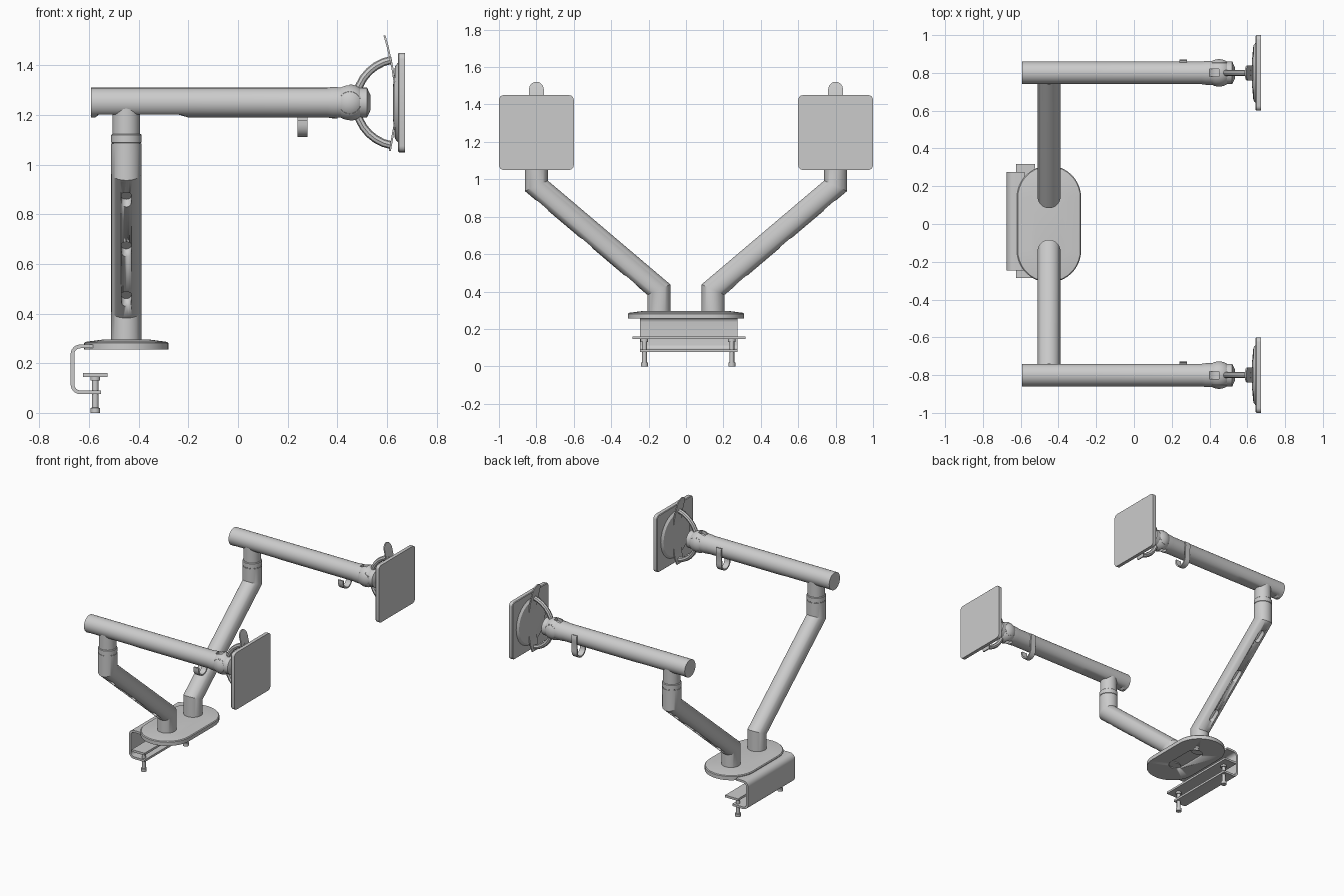
import bpy, bmesh
from math import sin, cos, pi, radians
from mathutils import Vector, Matrix

if "Cube" in bpy.data.objects:
    bpy.data.objects.remove(bpy.data.objects["Cube"])


def loft(name, rings, smooth=True):
    """Skin a list of equal-length vertex rings and cap both ends."""
    bm = bmesh.new()
    vs = [[bm.verts.new(p) for p in r] for r in rings]
    n = len(vs[0])
    for a, b in zip(vs, vs[1:]):
        for i in range(n):
            j = (i + 1) % n
            bm.faces.new((a[i], a[j], b[j], b[i]))
    bm.faces.new(vs[0])
    bm.faces.new(vs[-1])
    bmesh.ops.recalc_face_normals(bm, faces=bm.faces)
    me = bpy.data.meshes.new(name)
    bm.to_mesh(me)
    bm.free()
    ob = bpy.data.objects.new(name, me)
    bpy.context.collection.objects.link(ob)
    if smooth:
        bpy.ops.object.select_all(action='DESELECT')
        bpy.context.view_layer.objects.active = ob
        ob.select_set(True)
        bpy.ops.object.shade_smooth_by_angle(angle=radians(30))
    return ob


def ring(c, u, v, r, n=32):
    c, u, v = Vector(c), Vector(u), Vector(v)
    return [c + r * (cos(2 * pi * i / n) * u + sin(2 * pi * i / n) * v) for i in range(n)]


X, Y, Z = Vector((1, 0, 0)), Vector((0, 1, 0)), Vector((0, 0, 1))


def lathe(name, c, axis, prof, n=32):
    """Round part along X, Y or Z; prof = (offset, radius) pairs."""
    u, v = {0: (Y, Z), 1: (Z, X), 2: (X, Y)}[axis]
    ax = (X, Y, Z)[axis]
    return loft(name, [ring(Vector(c) + ax * d, u, v, r, n) for d, r in prof])


def capsule(c, u, v, half, r, n=24):
    """Stadium outline, long direction v."""
    pts = []
    for s in (1, -1):
        for i in range(n // 2 + 1):
            a = pi * i / (n // 2)
            pts.append(Vector(c) + s * (u * cos(a) * r + v * (half + sin(a) * r)))
    return pts


def box(name, lo, hi):
    return loft(name, [[(lo[0], lo[1], z), (hi[0], lo[1], z), (hi[0], hi[1], z), (lo[0], hi[1], z)]
                       for z in (lo[2], hi[2])], False)


def ribbon(name, path, t, u, v, w, w0, w1, origin=(0, 0, 0)):
    """Thin strip following a 2D path in the u,v plane, extruded along w."""
    P = [Vector(p) for p in path]
    left, right = [], []
    for i, p in enumerate(P):
        d1 = (P[i] - P[i - 1]).normalized() if i else (P[1] - P[0]).normalized()
        d2 = (P[i + 1] - P[i]).normalized() if i < len(P) - 1 else d1
        m = (d1 + d2).normalized()
        nrm = Vector((-m.y, m.x)) * (t / 2) / max(m.dot(d1), 0.5)
        left.append(p + nrm)
        right.append(p - nrm)
    out = left + right[::-1]
    o = Vector(origin)
    return loft(name, [[o + u * p.x + v * p.y + w * k for p in out] for k in (w0, w1)])


def cut(ob, cutter):
    cutter.hide_render = True
    cutter.hide_set(True)
    m = ob.modifiers.new("cut", 'BOOLEAN')
    m.operation, m.solver, m.object = 'DIFFERENCE', 'EXACT', cutter


def arc(cx, cy, r, a0, a1, n=6):
    return [(cx + r * cos(radians(a0 + (a1 - a0) * i / n)),
             cy + r * sin(radians(a0 + (a1 - a0) * i / n))) for i in range(n + 1)]


PX = -0.45  # x of the posts

# base plate with a recess underneath
base = loft("base_plate", [capsule((PX, 0, z), X, Y, 0.14, r, 40)
                           for z, r in ((0.255, 0.17), (0.281, 0.17), (0.286, 0.165), (0.296, 0.09))])
cut(base, loft("base_recess_cutter", [capsule((PX, 0, z), X, Y, 0.09, 0.055) for z in (0.24, 0.268)]))

# desk clamp
clamp = [(-0.58, 0.268)] + arc(-0.635, 0.236, 0.032, 90, 180) + arc(-0.635, 0.115, 0.032, 180, 270) + [(-0.552, 0.083)]
ribbon("clamp_bracket", clamp, 0.015, X, Z, Y, -0.245, 0.275)
box("clamp_pressure_plate", (-0.625, -0.285, 0.145), (-0.525, 0.317, 0.16))
for y in (-0.222, 0.245):
    lathe("clamp_screw", (-0.575, y, 0), 2, [(0, 0.019), (0.02, 0.019), (0.021, 0.013), (0.13, 0.013),
                                             (0.131, 0.02), (0.146, 0.02)], 16)

for s in (1, -1):
    side = "left" if s > 0 else "right"
    yc, zc = 0.8 * s, 1.25

    # bent lower arm, mitred at both bends
    d = Vector((0, 0.655 * s, 0.56)).normalized()
    n = d + Z

    def level(y, z, r=0.061, tilt=0.0):
        return ring((PX, y, z), X, Y + Z * (-n.y / n.z) * tilt, r)
    y0 = 0.145 * s
    arm = loft(side + "_lower_arm", [level(y0, 0.262), level(y0, 0.41, tilt=1),
                                     level(yc, 0.965, tilt=1), level(yc, 1.085)])
    # cable slots on its underside
    under = X.cross(d) * s
    if under.z > 0:
        under = -under
    for z in (0.905, 0.705, 0.505):
        c = Vector((PX, y0 + s * 0.655 * (z - 0.41) / 0.555, z))
        cut(arm, loft("slot_cutter", [capsule(c + under * k, X, d, 0.025, 0.02, 16) for k in (0.02, 0.08)]))

    # collar and neck
    lathe(side + "_collar", (PX, yc, 0), 2, [(1.08, 0.058), (1.088, 0.058), (1.09, 0.061), (1.12, 0.061), (1.124, 0.057)])
    lathe(side + "_neck", (PX, yc, 0), 2, [(1.12, 0.055), (1.25, 0.055)])

    # upper arm with a flattened underside at the back
    rings = []
    for x, floor, r in ((-0.592, 0, 0.06), (-0.575, 0, 0.06), (-0.56, 1.202, 0.06), (-0.24, 1.202, 0.06),
                        (-0.2, 0, 0.06), (0.36, 0, 0.06), (0.38, 0, 0.063), (0.42, 0, 0.064)):
        rings.append([Vector((p.x, p.y, max(p.z, floor))) for p in ring((x, yc, zc), Y, Z, r)])
    upper = loft(side + "_upper_arm", rings)

    # ball joint with a fork slot and pivot pin
    bpy.ops.mesh.primitive_uv_sphere_add(segments=32, ring_count=20, radius=0.073, location=(0.45, yc, zc))
    ball = bpy.context.object
    ball.name = side + "_ball_joint"
    bpy.ops.object.shade_smooth()
    slot = box("fork_slot_cutter", (0.4, yc - 0.02, 1.1), (0.45, yc + 0.02, 1.4))
    cut(ball, slot)
    cut(upper, slot)
    lathe(side + "_pivot_pin", (0.45, yc, zc), 1, [(-0.058, 0.045), (-0.054, 0.05), (0.054, 0.05), (0.058, 0.045)])
    lathe(side + "_tilt_cup", (0.5, yc, zc), 0, [(-0.025, 0.06), (0.02, 0.06), (0.034, 0.03)])

    # cable hook hanging under the upper arm
    hook = [(0.066 * cos(radians(a)), 0.066 * sin(radians(a))) for a in (25, 10, -5, -20)]
    hook += arc(0.015, -0.088, 0.046, 10, -180, 10) + [(-0.031, -0.07)]
    ribbon(side + "_cable_hook", hook, 0.01, Y, Z, X, 0.24, 0.28, (0, yc, zc))

    # curved tilt yoke
    yoke = []
    for i in range(15):
        a = radians(100 + 160 * i / 14)
        rad = X * cos(a) + Z * sin(a)
        yoke.append(ring(Vector((0.65, yc, zc)) + rad * 0.175, rad, Y, 0.016, 8))
    loft(side + "_tilt_yoke", yoke)

    # bowed spine ending in a rounded release tab
    spine = []
    for x, z, w in ((0.612, 1.055, 0.03), (0.62, 1.1, 0.04), (0.634, 1.18, 0.04), (0.638, 1.25, 0.04),
                    (0.634, 1.31, 0.04), (0.622, 1.39, 0.04), (0.602, 1.48, 0.04), (0.596, 1.5, 0.035),
                    (0.592, 1.515, 0.022), (0.59, 1.521, 0.008)):
        spine.append([(x - 0.004, yc - w, z), (x + 0.004, yc - w, z), (x + 0.004, yc + w, z), (x - 0.004, yc + w, z)])
    loft(side + "_release_tab", spine)

    # mounting disc and square screen plate
    lathe(side + "_mount_disc", (0, yc, zc), 0, [(0.625, 0.07), (0.632, 0.145), (0.648, 0.165)], 40)
    corners = []
    for q, (cy, cz) in enumerate(((1, 1), (-1, 1), (-1, -1), (1, -1))):
        corners += [(cy, cz, radians(90 * q + 22.5 * k)) for k in range(5)]
    loft(side + "_screen_plate", [[(x, yc + cy * 0.175 + r * cos(a), zc + cz * 0.175 + r * sin(a))
                                   for cy, cz, a in corners]
                                  for x, r in ((0.644, 0.021), (0.648, 0.025), (0.672, 0.025))])
